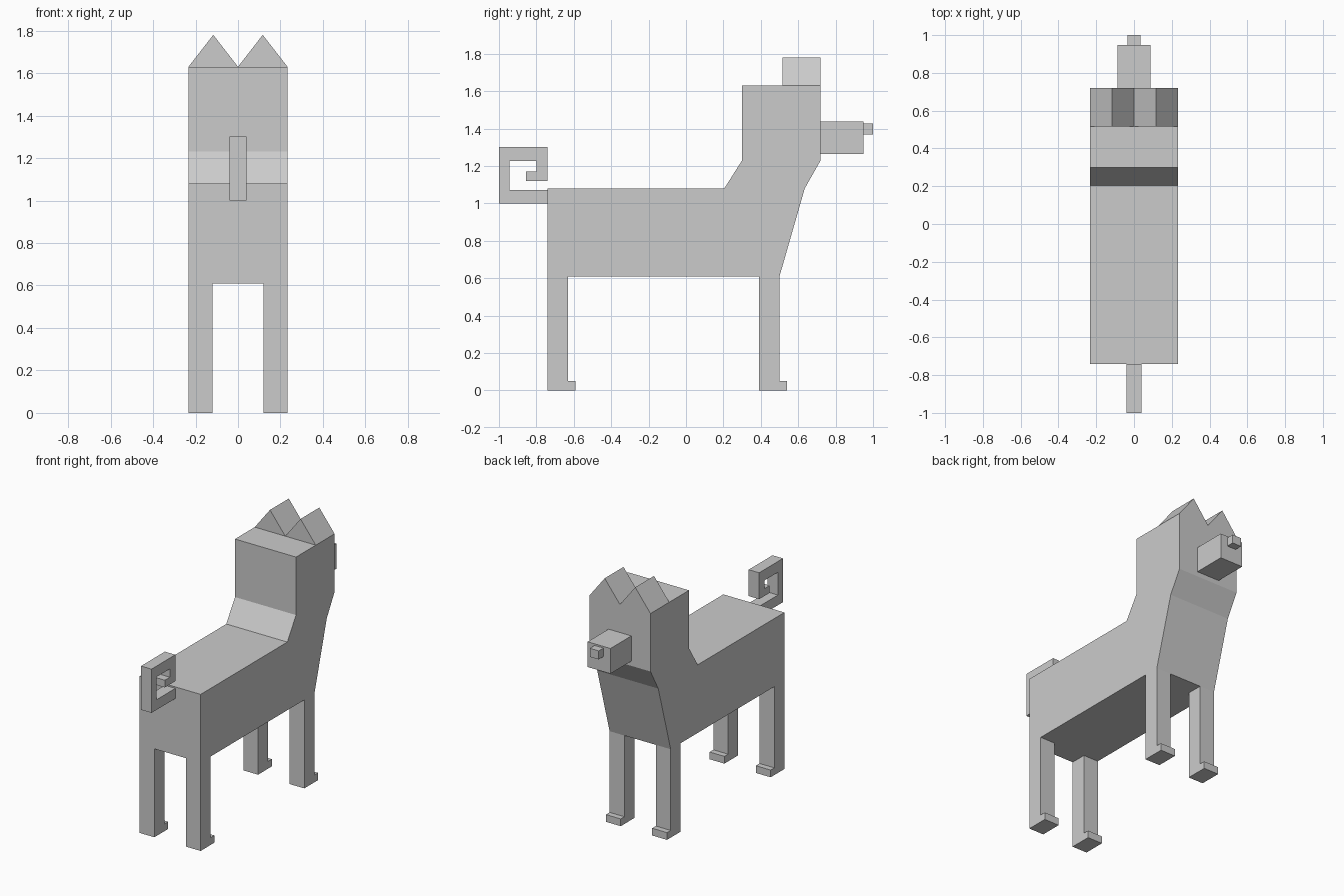
import bpy
import bmesh

old = bpy.data.objects.get("Cube")
if old:
    bpy.data.objects.remove(old, do_unlink=True)

COLOUR = (0.6, 0.6, 0.6, 1)
grey = bpy.data.materials.new("plain grey")
grey.use_nodes = True
grey.diffuse_color = COLOUR
grey.node_tree.nodes["Principled BSDF"].inputs["Base Color"].default_value = COLOUR


def prism(name, profile, start, depth):
    """Extrude a closed outline from start along depth (two 3D tuples)."""
    bm = bmesh.new()
    face = bm.faces.new([bm.verts.new(point(p, start)) for point, p in profile])
    grown = bmesh.ops.extrude_face_region(bm, geom=[face])["geom"]
    verts = [v for v in grown if isinstance(v, bmesh.types.BMVert)]
    bmesh.ops.translate(bm, verts=verts, vec=depth)
    bmesh.ops.recalc_face_normals(bm, faces=bm.faces)
    mesh = bpy.data.meshes.new(name)
    bm.to_mesh(mesh)
    bm.free()
    mesh.materials.append(grey)
    obj = bpy.data.objects.new(name, mesh)
    bpy.context.collection.objects.link(obj)
    return obj


def side_prism(name, outline, x0, x1):
    """Side outline in (y, z), extruded across x."""
    return prism(name, [(lambda p, s: (s, p[0], p[1]), p) for p in outline], x0, (x1 - x0, 0, 0))


def front_prism(name, outline, y0, y1):
    """Front outline in (x, z), extruded along y."""
    return prism(name, [(lambda p, s: (p[0], s, p[1]), p) for p in outline], y0, (0, y1 - y0, 0))


def rect(a0, a1, b0, b1):
    return [(a0, b0), (a1, b0), (a1, b1), (a0, b1)]


HALF = 0.233

# Body, neck and head in one outline
side_prism("body_and_head", [
    (-0.74, 0.61), (0.50, 0.61), (0.635, 1.08), (0.72, 1.23), (0.72, 1.63),
    (0.30, 1.63), (0.30, 1.23), (0.205, 1.08), (-0.74, 1.08)], -HALF, HALF)

# Snout and nose
side_prism("snout", rect(0.72, 0.948, 1.263, 1.437), -0.087, 0.087)
side_prism("nose", rect(0.948, 1.0, 1.367, 1.426), -0.034, 0.034)

# Squared spiral tail
side_prism("tail", [
    (-0.74, 1.0), (-1.0, 1.0), (-1.0, 1.302), (-0.74, 1.302), (-0.74, 1.12),
    (-0.855, 1.12), (-0.855, 1.17), (-0.80, 1.17), (-0.80, 1.227),
    (-0.945, 1.227), (-0.945, 1.07), (-0.74, 1.07)], -0.04, 0.04)

# Ears and legs with toes, on both sides
for side, s in (("left", 1), ("right", -1)):
    front_prism(f"{side}_ear", [(0, 1.63), (s * HALF, 1.63), (s * HALF / 2, 1.78)], 0.515, 0.72)
    for end, y in (("hind", -0.74), ("front", 0.39)):
        side_prism(f"{side}_{end}_leg", [
            (y, 0), (y + 0.15, 0), (y + 0.15, 0.05), (y + 0.11, 0.05),
            (y + 0.11, 0.61), (y, 0.61)], s * 0.12, s * HALF)
